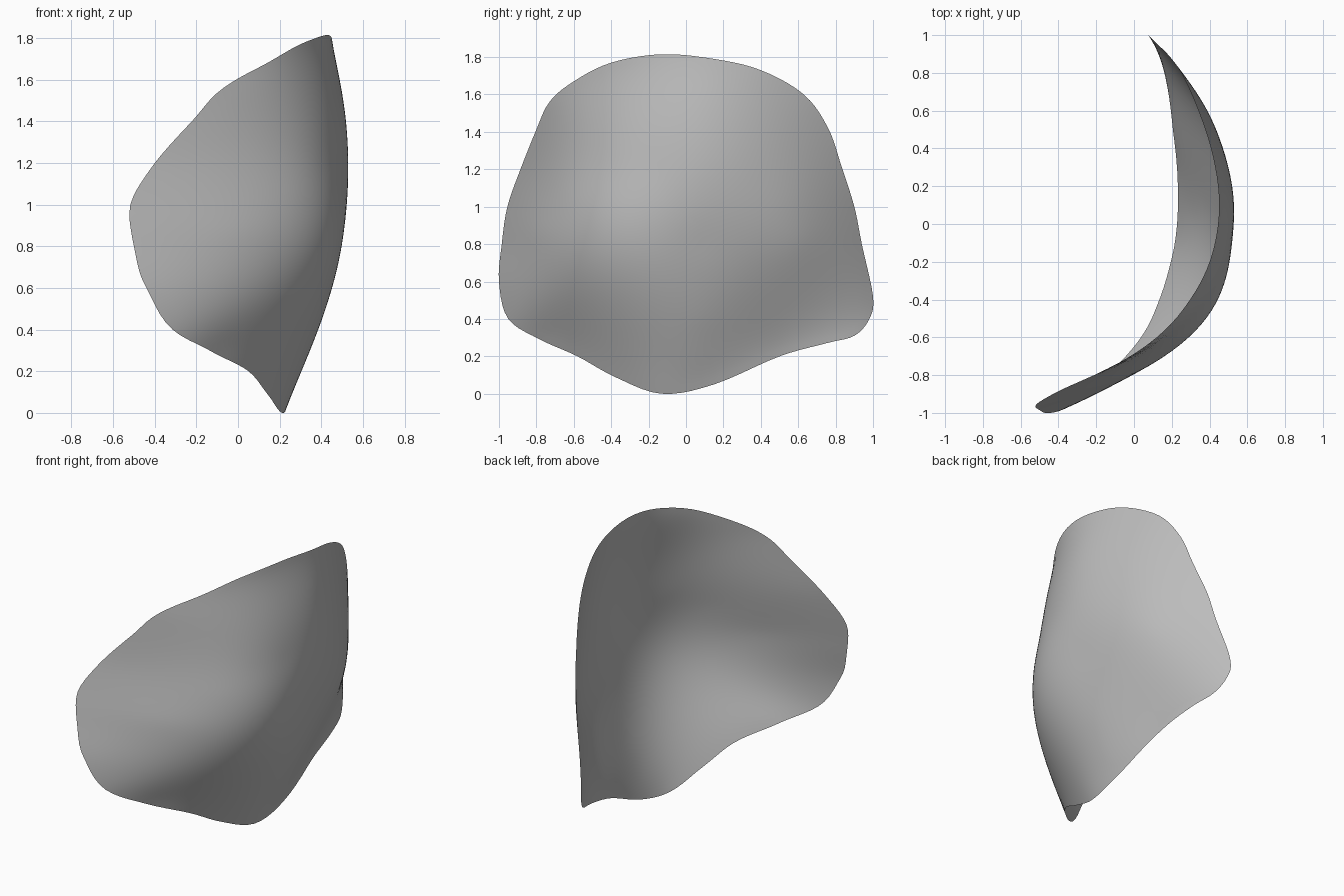
import bpy
import bmesh
import math
from mathutils import Vector

RINGS, STEPS = 28, 5
DEGREE, SMOOTHING = 4, 0.06
CENTRE = Vector((0.0, 0.95))

# Points on the shell rim, listed as (y, z, x), counter-clockwise from the lowest tip
RIM = [
    (-.13, 0, .22), (.15, .05, .23), (.5, .2, .2), (.75, .27, .17),
    (.9, .31, .13), (.98, .4, .09), (1, .52, .08), (.94, .8, .135),
    (.9, 1, .175), (.83, 1.22, .23), (.76, 1.42, .27), (.63, 1.6, .33),
    (.4, 1.73, .41), (.15, 1.79, .45), (-.13, 1.815, .42), (-.4, 1.77, .29),
    (-.6, 1.67, .12), (-.73, 1.56, -.06), (-.805, 1.4, -.22), (-.885, 1.2, -.41),
    (-.955, 1, -.525), (-.985, .8, -.515), (-1, .6, -.43), (-.95, .4, -.3),
    (-.78, .29, -.14), (-.58, .2, .05), (-.38, .09, .14),
]

# Points inside the rim that set the depth of the bulge
BULGE = [
    (.08, 1.58, .495), (.08, 1.4, .52), (.08, 1.2, .53), (.08, 1, .52),
    (.08, .8, .482), (.08, .6, .44), (.08, .4, .38), (.05, .2, .305),
    (.4, 1.15, .47), (.6, 1.05, .39), (.6, .8, .375), (.8, .85, .25),
    (-.2, 1.2, .485), (-.4, 1.18, .405), (-.6, 1.05, .265), (-.8, .87, -.01),
    (-.9, .73, -.23),
]


def kernel(a, b):
    """Thin plate falloff between two points."""
    d = (a - b).length_squared
    return d * math.log(d) if d > 1e-12 else SMOOTHING


def trend(p):
    """Polynomial terms that carry the broad curvature."""
    return [p.x ** i * (p.y - CENTRE.y) ** j
            for i in range(DEGREE + 1) for j in range(DEGREE + 1 - i)]


def solve(rows):
    """Gauss-Jordan elimination on an augmented matrix."""
    n = len(rows)
    for i in range(n):
        pivot = max(range(i, n), key=lambda r: abs(rows[r][i]))
        rows[i], rows[pivot] = rows[pivot], rows[i]
        rows[i] = [value / rows[i][i] for value in rows[i]]
        for r in range(n):
            if r != i:
                factor = rows[r][i]
                rows[r] = [a - factor * b for a, b in zip(rows[r], rows[i])]
    return [row[-1] for row in rows]


def fit_surface(samples):
    """Return a smooth depth function passing close to all the samples."""
    sites = [Vector(s[:2]) for s in samples]
    bases = [trend(p) for p in sites]
    size = len(bases[0])
    rows = [[kernel(p, q) for q in sites] + base + [s[2]]
            for p, base, s in zip(sites, bases, samples)]
    rows += [[base[k] for base in bases] + [0.0] * (size + 1) for k in range(size)]
    weights = solve(rows)
    bend, broad = weights[:len(sites)], weights[len(sites):]

    def depth(p):
        near = sum(w * (p - q).length_squared
                   * math.log(max((p - q).length_squared, 1e-12))
                   for w, q in zip(bend, sites))
        return near + sum(w * t for w, t in zip(broad, trend(p)))
    return depth


def smooth_loop(points, steps):
    """Closed Catmull-Rom curve through the points."""
    loop, n = [], len(points)
    for i in range(n):
        a, b, c, d = (points[(i + k) % n] for k in (-1, 0, 1, 2))
        for j in range(steps):
            t = j / steps
            loop.append(b + (c - a) * t / 2
                        + (a * 2 - b * 5 + c * 4 - d) * t * t / 2
                        + (b * 3 - a - c * 3 + d) * t ** 3 / 2)
    return loop


# Curved shell: concentric rings shrinking from the rim to the centre
depth = fit_surface(RIM + BULGE)
outline = smooth_loop([Vector(p[:2]) for p in RIM], STEPS)
bm = bmesh.new()


def add_vert(p):
    return bm.verts.new((depth(p), p.x, p.y))


hub = add_vert(CENTRE)
rings = [[add_vert(CENTRE.lerp(p, r / RINGS)) for p in outline]
         for r in range(1, RINGS + 1)]
count = len(outline)
for i in range(count):
    j = (i + 1) % count
    bm.faces.new((hub, rings[0][i], rings[0][j]))
    for inner, outer in zip(rings, rings[1:]):
        bm.faces.new((inner[i], outer[i], outer[j], inner[j]))
for face in bm.faces:
    face.smooth = True

# Single matte grey
grey = bpy.data.materials.new("plain_grey")
grey.use_nodes = True
colour = (0.5, 0.5, 0.5, 1.0)
grey.diffuse_color = colour
grey.node_tree.nodes["Principled BSDF"].inputs["Base Color"].default_value = colour

default = bpy.data.objects.get("Cube")
if default:
    bpy.data.objects.remove(default, do_unlink=True)

mesh = bpy.data.meshes.new("curved_shell")
bm.to_mesh(mesh)
bm.free()
mesh.materials.append(grey)
shell = bpy.data.objects.new("curved_shell", mesh)
bpy.context.collection.objects.link(shell)
